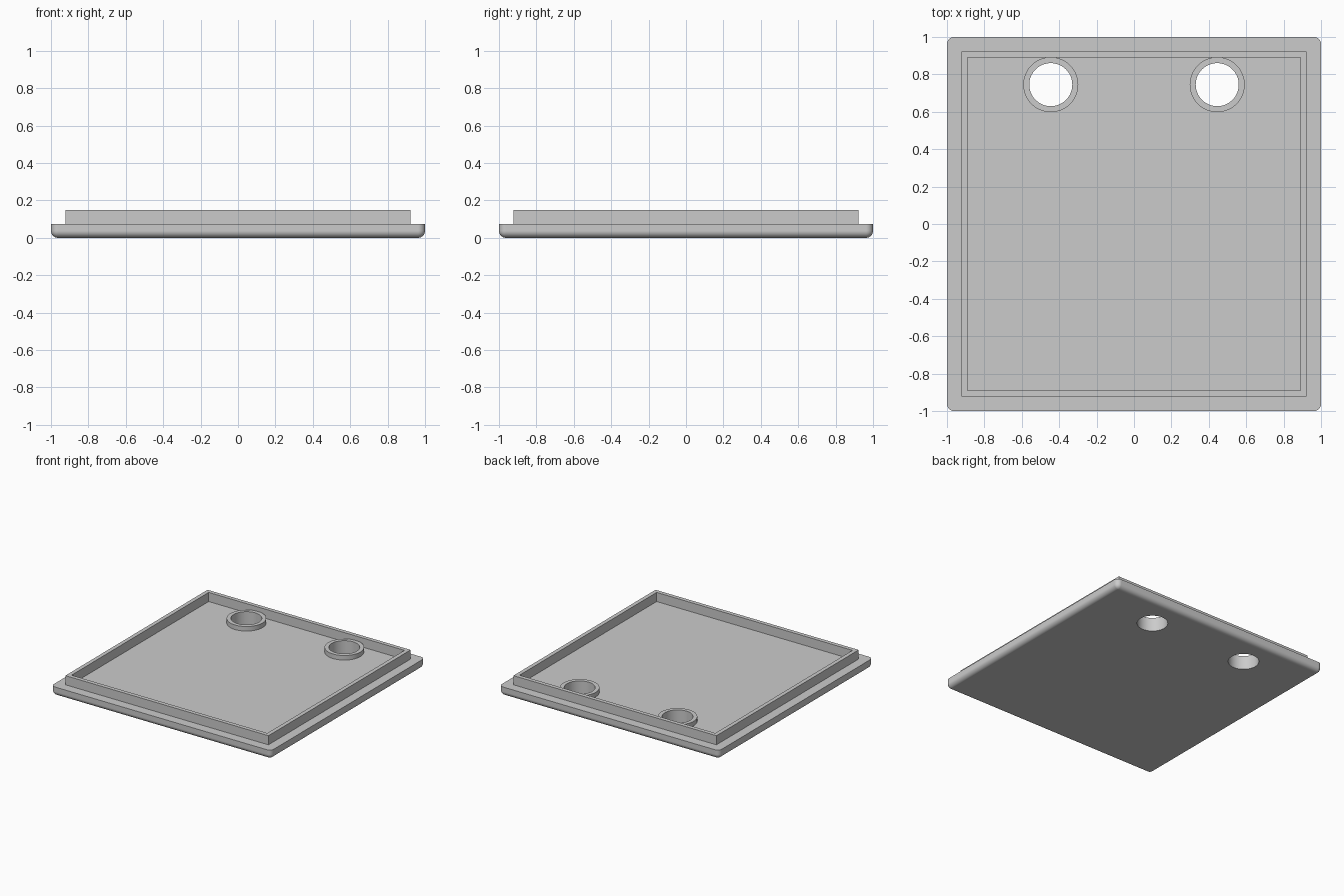
import bpy
import bmesh
from math import sin, cos, tau, sqrt, radians

if "Cube" in bpy.data.objects:
    bpy.data.objects.remove(bpy.data.objects["Cube"], do_unlink=True)

FLOOR = 0.075      # top of the plate
RIM_TOP = 0.15
BOSS_TOP = 0.1125
FILLET = 0.0375
HOLE_X, HOLE_Y = 0.445, 0.745
HOLE_R, BOSS_R = 0.115, 0.147
SIDES = 64

grey = bpy.data.materials.new("light_grey")
grey.use_nodes = True
grey.diffuse_color = (0.6, 0.6, 0.6, 1)
grey.node_tree.nodes["Principled BSDF"].inputs["Base Color"].default_value = (0.6, 0.6, 0.6, 1)


def make_object(name, bm):
    bmesh.ops.recalc_face_normals(bm, faces=bm.faces)
    mesh = bpy.data.meshes.new(name)
    bm.to_mesh(mesh)
    bm.free()
    mesh.materials.append(grey)
    obj = bpy.data.objects.new(name, mesh)
    bpy.context.collection.objects.link(obj)
    return obj


def activate(obj):
    bpy.ops.object.select_all(action="DESELECT")
    obj.select_set(True)
    bpy.context.view_layer.objects.active = obj


def ring_wall(name, outer, inner, top, sides, centre=(0, 0)):
    """Raised wall standing on the plate, open underneath."""
    bm = bmesh.new()
    phase = tau / 8 if sides == 4 else 0
    loops = []
    for r, z in ((outer, FLOOR), (outer, top), (inner, top), (inner, FLOOR)):
        loops.append([bm.verts.new((centre[0] + r * cos(phase + tau * i / sides),
                                    centre[1] + r * sin(phase + tau * i / sides), z))
                      for i in range(sides)])
    for a, b in zip(loops, loops[1:]):
        for i in range(sides):
            j = (i + 1) % sides
            bm.faces.new((a[i], a[j], b[j], b[i]))
    # Orient outward: the open strip is fixed by its upward top face
    obj = make_object(name, bm)
    if not any(p.normal.z > 0.9 for p in obj.data.polygons):
        obj.data.flip_normals()
    return obj


# Base plate: rounded lower and corner edges, sharp top edge
bm = bmesh.new()
bmesh.ops.create_cube(bm, size=1)
for v in bm.verts:
    v.co.x *= 2
    v.co.y *= 2
    v.co.z = FLOOR if v.co.z > 0 else 0
edges = [e for e in bm.edges if min(v.co.z for v in e.verts) < 0.01]
bmesh.ops.bevel(bm, geom=edges, offset=FILLET, segments=8, profile=0.5,
                affect="EDGES", clamp_overlap=True)
plate = make_object("base_plate", bm)

# Two through holes
for side in (-1, 1):
    bm = bmesh.new()
    bmesh.ops.create_cone(bm, cap_ends=True, segments=SIDES, radius1=HOLE_R,
                          radius2=HOLE_R, depth=1)
    cutter = make_object("hole_cutter", bm)
    cutter.location = (side * HOLE_X, HOLE_Y, 0)
    cutter.hide_render = True
    bpy.context.view_layer.update()
    cut = plate.modifiers.new("hole", "BOOLEAN")
    cut.operation = "DIFFERENCE"
    cut.solver = "EXACT"
    cut.object = cutter
    activate(plate)
    bpy.ops.object.modifier_apply(modifier=cut.name)
    bpy.data.objects.remove(cutter, do_unlink=True)

# Square locating rim and the collars around the holes
rim = ring_wall("square_rim", 0.923 * sqrt(2), 0.89 * sqrt(2), RIM_TOP, 4)
collars = [ring_wall(name, BOSS_R, HOLE_R, BOSS_TOP, SIDES, (side * HOLE_X, HOLE_Y))
           for name, side in (("left_hole_collar", 1), ("right_hole_collar", -1))]

# Smooth the fillets and round walls, keep the flats flat
for obj in [plate] + collars:
    activate(obj)
    bpy.ops.object.shade_smooth_by_angle(angle=radians(30))
weighted = plate.modifiers.new("flat_faces", "WEIGHTED_NORMAL")
weighted.keep_sharp = True
